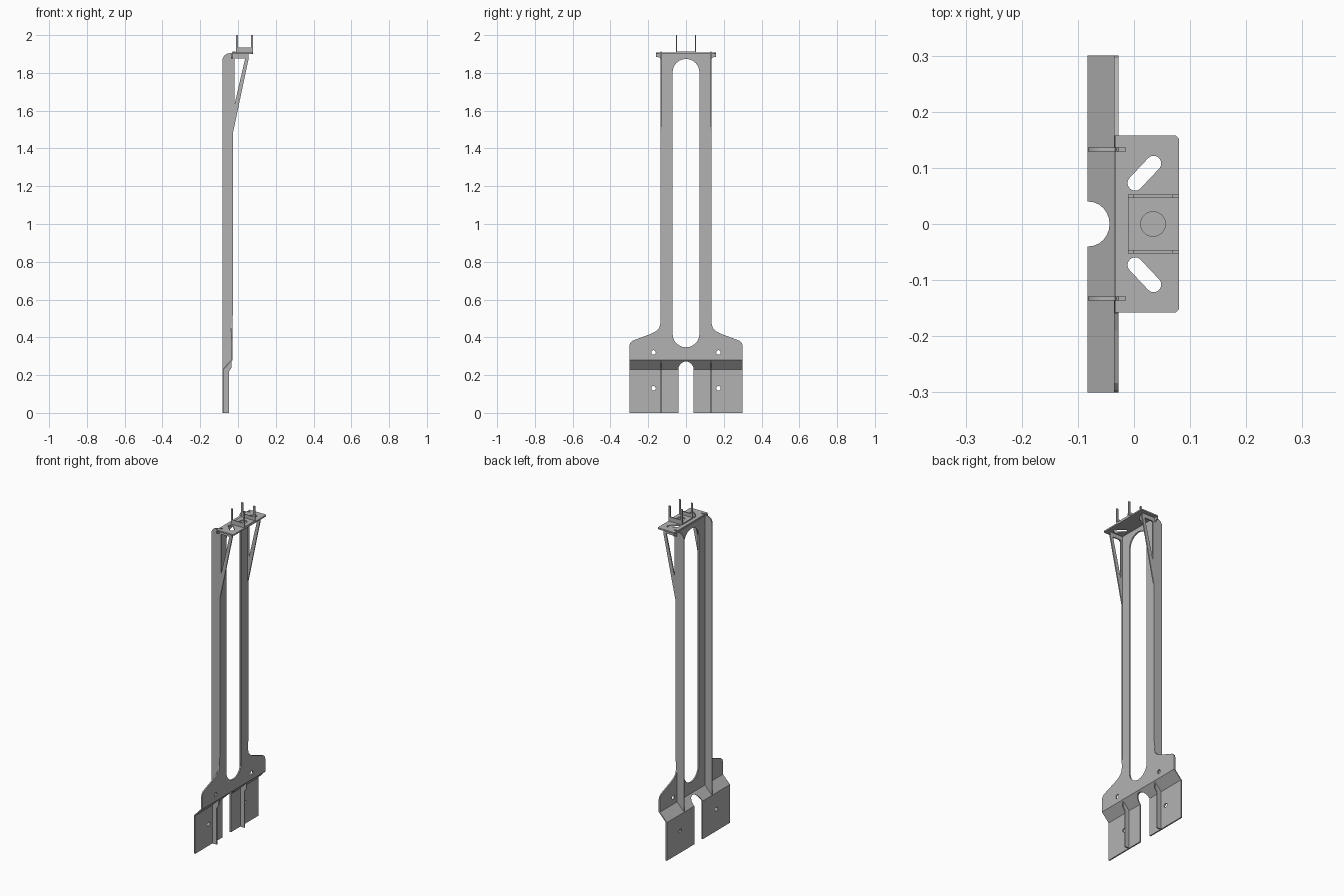
import bpy, bmesh
from math import sin, cos, pi, radians, atan2

if "Cube" in bpy.data.objects:
    bpy.data.objects.remove(bpy.data.objects["Cube"])

steel = bpy.data.materials.new("steel_grey")
steel.use_nodes = True
GREY = (0.45, 0.45, 0.45, 1)
steel.diffuse_color = GREY
steel.node_tree.nodes["Principled BSDF"].inputs["Base Color"].default_value = GREY


def arc(cx, cy, r, start, end, n=12):
    """Points on an arc, angles in degrees."""
    return [(cx + r * cos(radians(start + (end - start) * i / n)),
             cy + r * sin(radians(start + (end - start) * i / n))) for i in range(n + 1)]


def circle(cx, cy, r):
    return arc(cx, cy, r, 0, 360, 24)[:-1]


def slot(a, b, r):
    """Rounded slot between two centres."""
    d = atan2(b[1] - a[1], b[0] - a[0]) * 180 / pi
    return arc(*b, r, d - 90, d + 90) + arc(*a, r, d + 90, d + 270)


def sheet(name, loops, place, thick, cuts=(), shift=None):
    """Cut a flat sheet (outline plus holes), stand it up, optionally fold it."""
    cu = bpy.data.curves.new(name + "_outline", "CURVE")
    cu.dimensions = "2D"
    cu.fill_mode = "BOTH"
    cu.extrude = thick / 2
    for pts in loops:
        sp = cu.splines.new("POLY")
        sp.points.add(len(pts) - 1)
        for p, (a, b) in zip(sp.points, pts):
            p.co = (a, b, 0, 1)
        sp.use_cyclic_u = True
    tmp = bpy.data.objects.new("outline_helper", cu)
    bpy.context.collection.objects.link(tmp)
    dg = bpy.context.evaluated_depsgraph_get()
    me = bpy.data.meshes.new_from_object(tmp.evaluated_get(dg))
    bpy.data.objects.remove(tmp)
    bpy.data.curves.remove(cu)
    bm = bmesh.new()
    bm.from_mesh(me)
    bmesh.ops.remove_doubles(bm, verts=bm.verts, dist=1e-5)
    for v in bm.verts:
        v.co = place(*v.co)
    for z in cuts:
        bmesh.ops.bisect_plane(bm, geom=bm.verts[:] + bm.edges[:] + bm.faces[:],
                               plane_co=(0, 0, z), plane_no=(0, 0, 1))
    if shift:
        for v in bm.verts:
            v.co.x += shift(v.co.z)
    bmesh.ops.recalc_face_normals(bm, faces=bm.faces)
    for f in bm.faces:
        f.smooth = False
        f.material_index = 0
    bm.to_mesh(me)
    bm.free()
    me.name = name
    me.materials.clear()
    me.materials.append(steel)
    ob = bpy.data.objects.new(name, me)
    bpy.context.collection.objects.link(ob)
    return ob


def across(x):          # sheet facing along x
    return lambda a, b, c: (x + c, a, b)


def along(y):           # sheet facing along y
    return lambda a, b, c: (a, y + c, b)


def flat(z):            # sheet lying level
    return lambda a, b, c: (a, b, z + c)


def rect(x0, y0, x1, y1):
    return [(x0, y0), (x1, y0), (x1, y1), (x0, y1)]


T = 0.008
FOLD_LOW, FOLD_HIGH = 0.23, 0.28

# Main back sheet: wide foot, narrow mast, long slot, open notch, folded step
half = [(0.04, 0), (0.3, 0), (0.3, 0.355), (0.296, 0.37), (0.283, 0.382), (0.19, 0.417),
        (0.16, 0.432), (0.142, 0.45), (0.135, 0.475), (0.135, 1.9)]
outline = half + [(-y, z) for y, z in reversed(half)] + arc(0, 0.232, 0.04, 180, 0)
holes = [circle(s * 0.172, z, 0.012) for s in (-1, 1) for z in (0.13, 0.32)]
holes.append(slot((0, 0.418), (0, 1.803), 0.071))


def fold(z):
    t = min(max((z - FOLD_LOW) / (FOLD_HIGH - FOLD_LOW), 0), 1)
    return 0.047 * (t - 1)


sheet("back_sheet", [outline] + holes, across(-0.032), T, (FOLD_LOW, FOLD_HIGH), fold)

# Side flanges, top brackets, foot ribs and lips, one set per side
flange = [(-0.082, 0.23), (-0.034, 0.28), (-0.034, 0.46), (-0.026, 0.53), (-0.026, 1.485),
          (0.056, 1.875), (0.056, 1.9), (-0.014, 1.9), (-0.014, 1.912), (-0.028, 1.912),
          (-0.034, 1.904)] + arc(-0.044, 1.866, 0.038, 90, 180, 8)
window = [(-0.018, 1.635), (0.038, 1.876), (-0.018, 1.876)]
rib = [(-0.08, 0), (-0.047, 0), (-0.047, 0.22), (-0.034, 0.24), (-0.034, 0.282), (-0.08, 0.232)]
lip = [(0.13, 1.872), (0.148, 1.885), (0.158, 1.885), (0.158, 1.9), (0.13, 1.9)]
for side, s in (("left", 1), ("right", -1)):
    sheet("flange_" + side, [flange, window], along(s * 0.1325), 0.007)
    sheet("foot_rib_" + side, [rib], along(s * 0.1325), 0.007)
    sheet("top_lip_" + side, [[(s * y, z) for y, z in lip]], across(-0.032), 0.006)

# Top plate with two slanted slots
plate = [(-0.033, -0.158), (0.074, -0.158), (0.08, -0.152), (0.08, 0.152), (0.074, 0.158),
         (-0.033, 0.158)]
slots = [slot((0.002, s * 0.073), (0.035, s * 0.108), 0.0135) for s in (-1, 1)]
sheet("top_plate", [plate] + slots, flat(1.904), T)

# Channel cradle on the plate: pierced floor and two horned walls
sheet("cradle_floor", [rect(-0.011, -0.05, 0.08, 0.05), circle(0.034, 0, 0.022)], flat(1.911), 0.006)
wall = [(-0.011, 1.908), (0.08, 1.908), (0.08, 2.0), (0.069, 2.0), (0.069, 1.935),
        (0.0, 1.935), (0.0, 2.0), (-0.011, 2.0)]
for side, s in (("left", 1), ("right", -1)):
    sheet("cradle_wall_" + side, [wall], along(s * 0.0495), 0.006)
